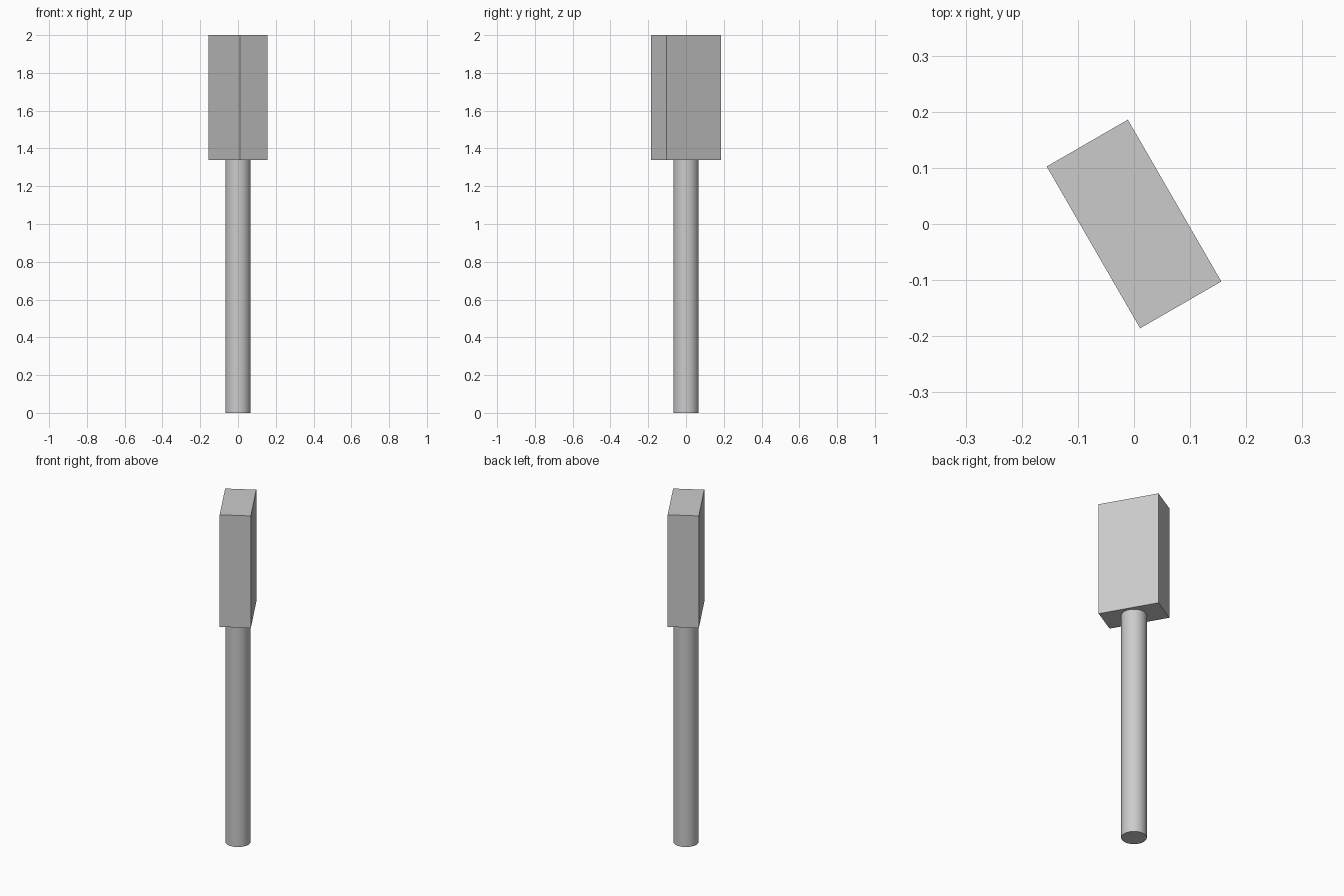
import bpy
from math import radians

if "Cube" in bpy.data.objects:
    bpy.data.objects.remove(bpy.data.objects["Cube"])

JOINT_Z = 1.34   # where the head sits on the shaft
TOP_Z = 2.0

# Round shaft
bpy.ops.mesh.primitive_cylinder_add(vertices=48, radius=0.067, depth=JOINT_Z,
                                    location=(0, 0, JOINT_Z / 2))
shaft = bpy.context.object
shaft.name = "shaft"
bpy.ops.object.shade_smooth_by_angle(angle=radians(30))

# Rectangular head, turned 30 degrees about the shaft
bpy.ops.mesh.primitive_cube_add(size=1, location=(0, 0, (JOINT_Z + TOP_Z) / 2),
                                rotation=(0, 0, radians(30)))
head = bpy.context.object
head.name = "head"
head.scale = (0.167, 0.333, TOP_Z - JOINT_Z)
bpy.ops.object.transform_apply(location=False, rotation=False, scale=True)
